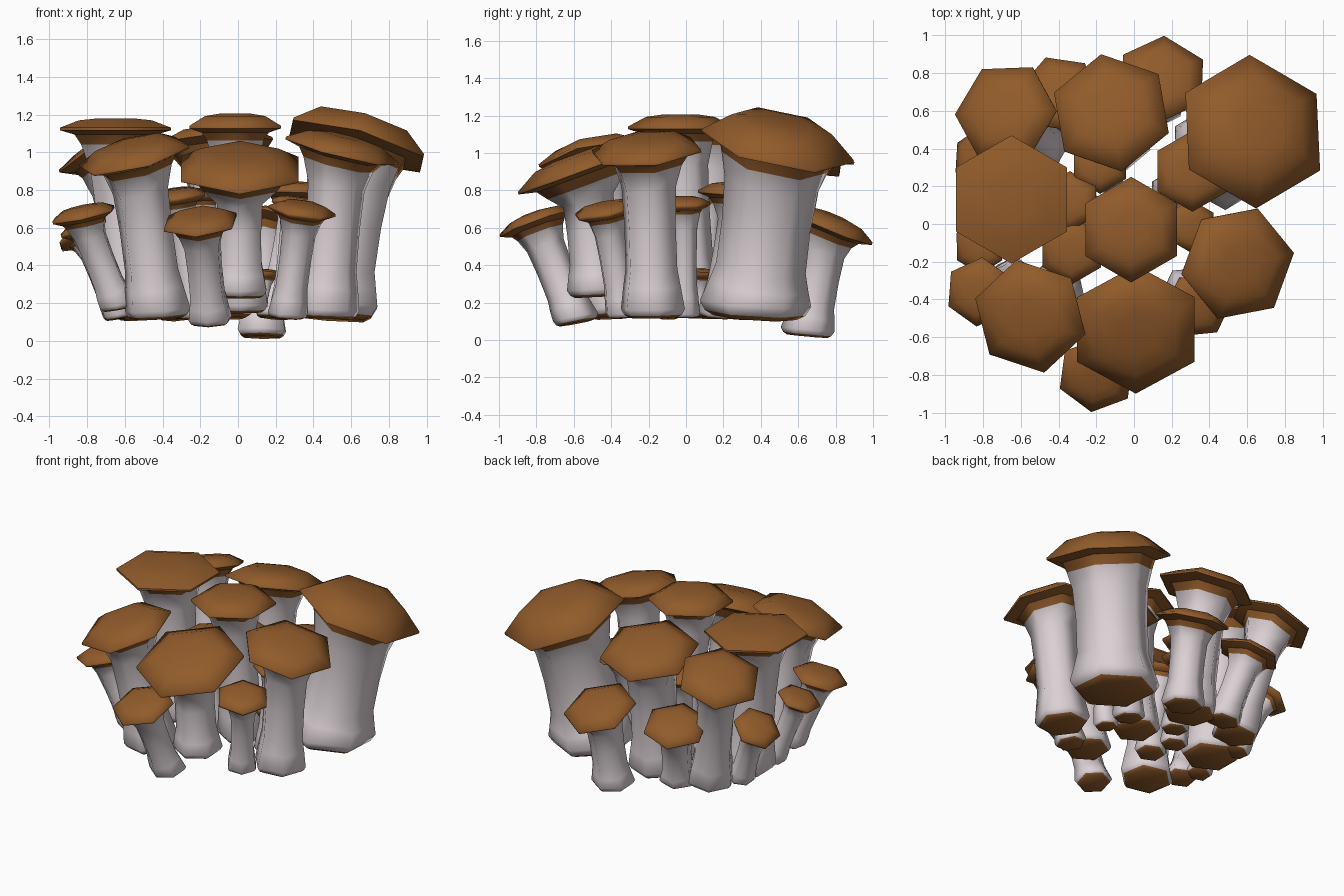
import bpy, bmesh, math
from mathutils import Vector

if "Cube" in bpy.data.objects:
    bpy.data.objects.remove(bpy.data.objects["Cube"])

SIDES = 6


def material(name, rgb):
    m = bpy.data.materials.new(name)
    m.diffuse_color = (*rgb, 1)
    m.use_nodes = True
    m.node_tree.nodes["Principled BSDF"].inputs["Base Color"].default_value = m.diffuse_color
    return m


BROWN = material("cap_brown", (0.285, 0.105, 0.024))
PALE = material("stem_pale", (0.71, 0.64, 0.66))


def ring(bm, centre, normal, radius, turn):
    """Six-sided loop of vertices in the plane facing normal."""
    tilt = Vector((0, 0, 1)).rotation_difference(normal.normalized())
    angles = [math.radians(turn) + math.tau * i / SIDES for i in range(SIDES)]
    return [bm.verts.new(centre + tilt @ Vector((radius * math.cos(a), radius * math.sin(a), 0)))
            for a in angles]


def skin(name, sections, turn, brown_bands):
    """Loft closed sections, bottom to top; the listed bands become brown."""
    bm = bmesh.new()
    loops = [ring(bm, c, n, r, turn) for c, n, r in sections]
    last = len(loops)
    bm.faces.new(loops[0][::-1]).material_index = int(0 in brown_bands)
    for k in range(1, last):
        lo, hi = loops[k - 1], loops[k]
        for i in range(SIDES):
            j = (i + 1) % SIDES
            f = bm.faces.new((lo[i], lo[j], hi[j], hi[i]))
            f.material_index = int(k in brown_bands)
    bm.faces.new(loops[-1]).material_index = int(last in brown_bands)
    me = bpy.data.meshes.new(name)
    bm.to_mesh(me)
    bm.free()
    me.materials.append(PALE)
    me.materials.append(BROWN)
    ob = bpy.data.objects.new(name, me)
    bpy.context.collection.objects.link(ob)
    bpy.context.view_layer.objects.active = ob
    ob.select_set(True)
    bpy.ops.object.shade_smooth_by_angle(angle=math.radians(62))
    ob.select_set(False)


def mushroom(name, x, y, z, R, turn=30, lean=0.45, gather=0.77, foot_z=0.12, thick=0.49, dome=0.25):
    """Cap at x, y, z leaning away from the middle; foot pulled in towards it."""
    C = Vector((x, y, z))
    up = Vector((0, 0, 1))
    n = Vector((x * lean, y * lean, 1)).normalized()
    B = Vector((x * gather, y * gather, foot_z))
    r = R * thick
    neck = C - n * (0.17 * R + 0.025)
    axis = (neck - B).normalized()
    foot_n = (up + axis).normalized()

    # stem: brown sole, bulging foot, waist, flare under the cap
    parts = [(B, foot_n, r * 0.9), (B + foot_n * r * 0.1, foot_n, r * 1.08),
             (B + foot_n * r * 0.3, foot_n, r * 1.2)]
    for t, k in ((0.2, 1.08), (0.32, 0.97), (0.6, 0.96), (0.86, 1.02)):
        parts.append((B.lerp(neck, t), axis.lerp(n, t * t), r * k))
    parts.append((neck, n, max(r * 1.15, R * 0.62)))
    parts.append((C - n * 0.02, n, R * 0.76))
    skin(name + "_stem", parts, turn, {0, 1, 8, 9})

    # cap: underside, rim, sloping shoulder, flat crown
    h = dome * R
    skin(name + "_cap", [
        (C - n * 0.03, n, R * 0.74),
        (C - n * 0.008, n, R),
        (C + n * 0.006, n, R),
        (C + n * h * 0.82, n, R * 0.66),
        (C + n * h, n, R * 0.35)], turn, set(range(6)))


# tall mushrooms
mushroom("giant_back_right", 0.63, 0.49, 1.04, 0.415, 31, gather=0.75, thick=0.6, dome=0.35)
mushroom("tall_right", 0.55, -0.21, 1.01, 0.31, 10, gather=0.84)
mushroom("tall_centre", -0.015, -0.03, 1.135, 0.28, lean=0, gather=-1, foot_z=0.15)
mushroom("tall_back", -0.12, 0.59, 1.03, 0.325, 40)
mushroom("tall_back_left", -0.68, 0.59, 0.98, 0.28, 0, gather=0.73)
mushroom("tall_left", -0.65, 0.13, 1.125, 0.34, lean=0, gather=0.85, dome=0.16)
mushroom("tall_front_left", -0.55, -0.49, 0.98, 0.31, 43)
mushroom("tall_front", 0.01, -0.56, 0.91, 0.36, lean=0.66, gather=0.84, foot_z=0.23, thick=0.38)

# low outer mushrooms
mushroom("low_front", -0.20, -0.80, 0.63, 0.21, 22, gather=0.73, foot_z=0.09)
mushroom("low_front_right", 0.34, -0.43, 0.69, 0.18, 5)
mushroom("low_left", -0.82, -0.36, 0.67, 0.185, 25, lean=0.27, foot_z=0.17)
mushroom("low_back", 0.15, 0.77, 0.61, 0.245, 27, lean=0.54, gather=0.84, foot_z=0.02)
mushroom("low_back_left", -0.40, 0.69, 0.60, 0.215, 50)
mushroom("low_left_back", -0.82, 0.36, 0.57, 0.16, lean=0.75)
mushroom("low_left_middle", -0.82, -0.12, 0.60, 0.145)

# sheltered inner mushrooms
mushroom("inner_right", 0.31, 0.28, 0.79, 0.215, lean=0.1, gather=0.6, thick=0.42)
mushroom("inner_right_small", 0.30, -0.01, 0.73, 0.14)
mushroom("inner_left", -0.34, 0.12, 0.77, 0.16)
mushroom("inner_front_left", -0.33, -0.14, 0.76, 0.18, gather=0.65)
mushroom("inner_back", -0.18, 0.32, 0.77, 0.16, lean=0.1)
mushroom("inner_button", 0.15, 0.09, 0.36, 0.08, foot_z=0.18)
